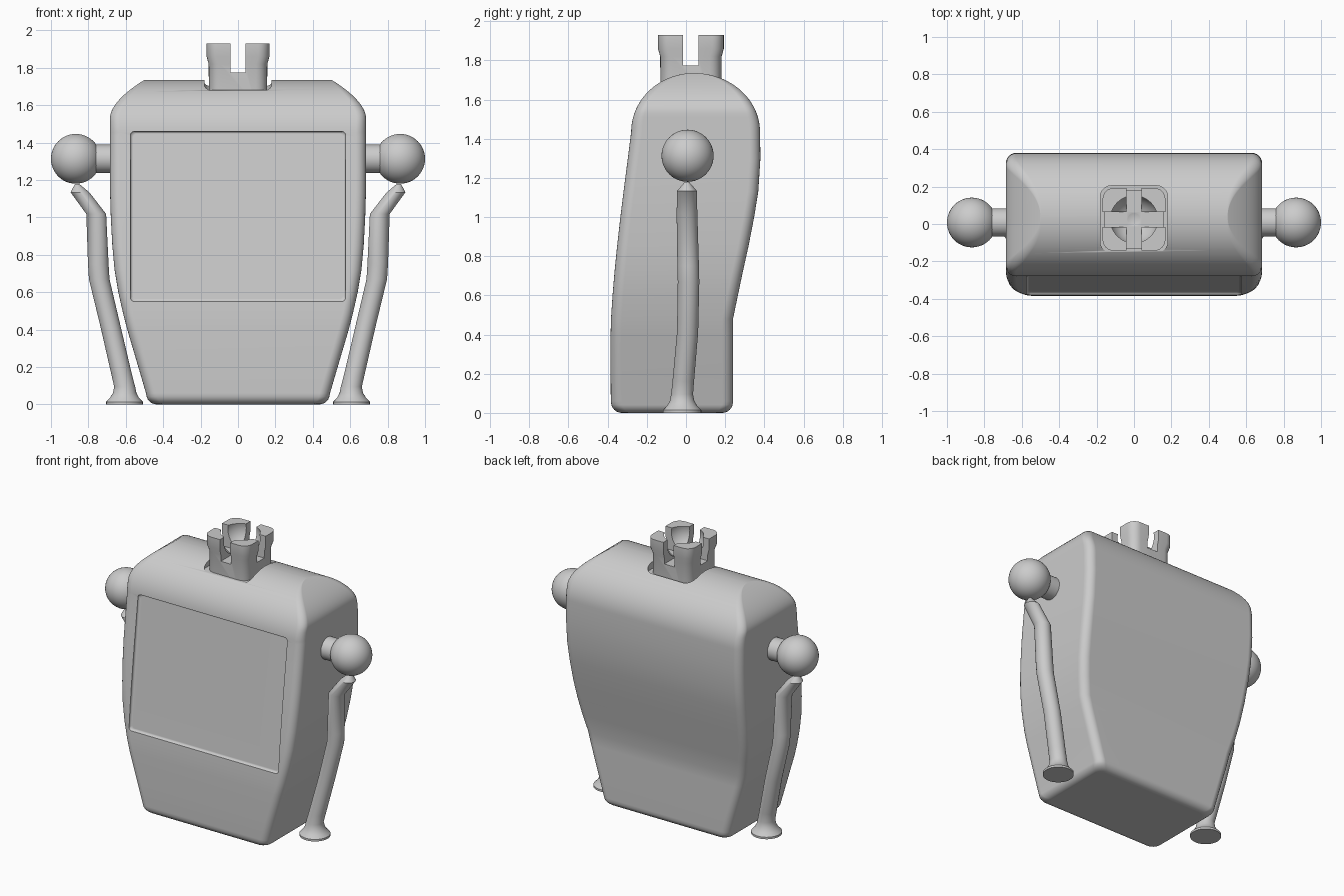
import bpy
import bmesh
from math import sin, cos, pi, sqrt, radians

if "Cube" in bpy.data.objects:
    bpy.data.objects.remove(bpy.data.objects["Cube"], do_unlink=True)

grey = bpy.data.materials.new("plain grey")
grey.use_nodes = True
GREY = (0.6, 0.6, 0.6, 1)
grey.diffuse_color = GREY
grey.node_tree.nodes["Principled BSDF"].inputs["Base Color"].default_value = GREY


def finish(name, bm):
    bmesh.ops.recalc_face_normals(bm, faces=bm.faces)
    mesh = bpy.data.meshes.new(name)
    bm.to_mesh(mesh)
    bm.free()
    mesh.materials.append(grey)
    obj = bpy.data.objects.new(name, mesh)
    bpy.context.collection.objects.link(obj)
    return obj


def loft(name, rings):
    """Skin closed rings of equal length and cap both ends."""
    bm = bmesh.new()
    loops = [[bm.verts.new(p) for p in ring] for ring in rings]
    n = len(loops[0])
    for a, b in zip(loops, loops[1:]):
        for i in range(n):
            j = (i + 1) % n
            bm.faces.new((a[i], a[j], b[j], b[i]))
    bm.faces.new(loops[0])
    bm.faces.new(loops[-1])
    return finish(name, bm)


def rounded_rect(u0, u1, v0, v1, r, steps=6):
    """Rounded rectangle as (u, v) pairs."""
    pts = []
    corners = ((u1 - r, v1 - r), (u0 + r, v1 - r), (u0 + r, v0 + r), (u1 - r, v0 + r))
    for k, (cu, cv) in enumerate(corners):
        for i in range(steps + 1):
            a = (k + i / steps) * pi / 2
            pts.append((cu + r * cos(a), cv + r * sin(a)))
    return pts


def flat_ring(w, front, back, r, z):
    return [(x, y, z) for x, y in rounded_rect(-w, w, front, back, r)]


def square_ring(half, r, z):
    return flat_ring(half, NECK_Y - half, NECK_Y + half, r, z)


def ball(name, centre, r):
    bm = bmesh.new()
    bmesh.ops.create_uvsphere(bm, u_segments=48, v_segments=24, radius=r)
    bmesh.ops.translate(bm, verts=bm.verts, vec=centre)
    return finish(name, bm)


def activate(obj):
    bpy.ops.object.select_all(action="DESELECT")
    obj.select_set(True)
    bpy.context.view_layer.objects.active = obj


def cut(obj, cutter):
    cutter.hide_render = True
    mod = obj.modifiers.new("cut", "BOOLEAN")
    mod.operation, mod.solver, mod.object = "DIFFERENCE", "EXACT", cutter
    activate(obj)
    bpy.ops.object.modifier_apply(modifier=mod.name)
    bpy.data.objects.remove(cutter, do_unlink=True)


def smooth(obj, angle=35):
    activate(obj)
    bpy.ops.object.shade_smooth_by_angle(angle=radians(angle))


NECK_Y = 0.025
EDGE = 0.055
TOP_Z, SHOULDER_Z, CHAMFER_Z = 1.735, 1.435, 1.53

# Body: rounded bottom, tapering sides, domed top with chamfered ends
rings = []
for i in range(6):
    a = i / 6 * pi / 2
    inset = EDGE * (1 - sin(a))
    z = EDGE * (1 - cos(a))
    rings.append(flat_ring(0.49 - inset, -0.383 + inset, 0.24 - inset, EDGE, z))
# height, half width, front, back
for z, w, front, back in (
    (0.06, 0.492, -0.384, 0.24),
    (0.2, 0.533, -0.385, 0.24),
    (0.4, 0.592, -0.385, 0.24),
    (0.48, 0.613, -0.383, 0.24),
    (0.6, 0.64, -0.375, 0.265),
    (0.72, 0.66, -0.365, 0.29),
    (0.85, 0.672, -0.352, 0.319),
    (1.0, 0.68, -0.335, 0.348),
    (1.13, 0.684, -0.319, 0.369),
    (1.3, 0.685, -0.297, 0.38),
):
    rings.append(flat_ring(w, front, back, EDGE, z))
for i in range(25):
    a = radians(89) * i / 24
    z = SHOULDER_Z + (TOP_Z - SHOULDER_Z) * sin(a)
    t = max(0, (z - CHAMFER_Z) / (TOP_Z - CHAMFER_Z))
    c = cos(a)
    rings.append(flat_ring(0.5 + 0.185 * (1 - t ** 1.8), 0.04 - 0.32 * c,
                           0.04 + 0.338 * c, EDGE * c, z))
body = loft("body", rings)

# Screen recess following the leaning front
rings = []
for depth, shrink in ((-0.3, 0), (0.004, 0), (0.012, 0.004), (0.018, 0.014)):
    rect = rounded_rect(-0.575 + shrink, 0.575 - shrink, 0.55 + shrink, 1.46 - shrink, 0.02, 4)
    rings.append([(x, -0.38 + (z - 0.55) * 0.112 + depth, z) for x, z in rect])
cut(body, loft("screen_cutter", rings))

# Sunken seat around the neck
cut(body, loft("neck_seat_cutter", [square_ring(0.18, 0.06, z) for z in (1.68, 2)]))
smooth(body)
body.modifiers.new("even shading", "WEIGHTED_NORMAL").keep_sharp = True

# Neck socket: rounded square post, hollowed and slotted into four prongs
neck = loft("neck_socket", [square_ring(h, 0.06, z) for h, z in
                            ((0.155, 1.6), (0.157, 1.82), (0.168, 1.86), (0.168, 1.93))])
cut(neck, ball("socket_cutter", (0, NECK_Y, 1.9), 0.13))
for wx, wy in ((0.04, 0.3), (0.3, 0.04)):
    cut(neck, loft("slot_cutter", [
        [(sx * wx, NECK_Y + sy * wy, z) for sx, sy in ((1, 1), (-1, 1), (-1, -1), (1, -1))]
        for z in (1.775, 2.1)]))
smooth(neck)


def circle(x, y, z, r, n=32):
    return [(x + r * cos(2 * pi * i / n), y + r * sin(2 * pi * i / n), z) for i in range(n)]


# Arm stations: x, y, height, radius
ARM = (
    (0.607, -0.02, 0, 0.098),
    (0.607, -0.02, 0.014, 0.098),
    (0.607, -0.02, 0.035, 0.078),
    (0.606, -0.02, 0.06, 0.063),
    (0.606, -0.02, 0.095, 0.056),
    (0.622, -0.014, 0.16, 0.055),
    (0.68, 0.008, 0.41, 0.054),
    (0.742, 0.013, 0.67, 0.055),
    (0.747, 0.011, 0.75, 0.055),
    (0.758, 0.005, 1.018, 0.053),
    (0.845, 0.005, 1.134, 0.05),
    (0.86, 0.005, 1.178, 0.012),
)

# Shoulders and arms on both sides
for label, s in (("left", 1), ("right", -1)):
    shoulder = ball(label + "_shoulder_ball", (s * 0.867, 0.008, 1.313), 0.133)
    rod = loft(label + "_shoulder_rod", [
        [(s * x, 0.008 + u, 1.313 + v) for u, v, _ in circle(0, 0, 0, 0.076)]
        for x in (0.62, 0.8)])
    arm = loft(label + "_arm", [circle(s * x, y, z, r) for x, y, z, r in ARM])
    for obj in (shoulder, rod, arm):
        smooth(obj)
